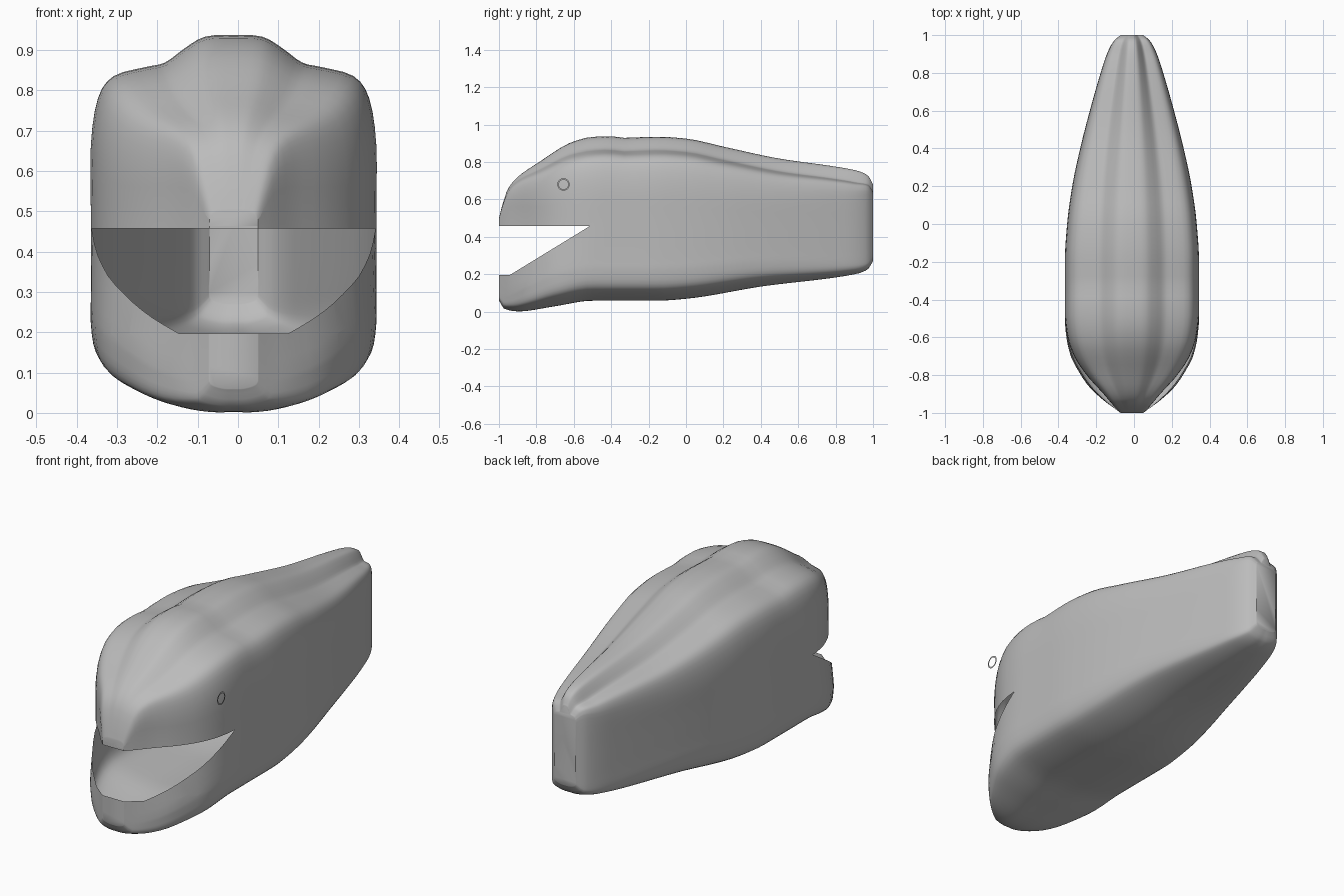
import bpy, bmesh, math
from mathutils import Vector

if "Cube" in bpy.data.objects:
    bpy.data.objects.remove(bpy.data.objects["Cube"])

CX = -0.011      # body centre line
FULL = 0.354     # widest half width

# profiles along the length: (y, value)
TOP = [(-1, .50), (-.985, .56), (-.95, .66), (-.9, .72), (-.8, .79), (-.6, .91), (-.5, .934), (-.4, .938),
       (-.35, .929), (-.15, .935), (0, .925), (.2, .882), (.5, .818), (.8, .775), (.92, .752), (.975, .725), (1, .68)]
BOTTOM = [(-1, .06), (-.97, .015), (-.9, .002), (-.7, .03), (-.5, .06), (-.15, .06), (0, .07),
          (.4, .135), (.9, .20), (.97, .225), (1, .27)]
JAW_W = [(-1, .06), (-.97, .10), (-.94, .14), (-.86, .225), (-.775, .283), (-.7, .322), (-.6, .346), (-.5, FULL),
         (-.2, FULL), (0, .342), (.2, .315), (.4, .273), (.6, .222), (.8, .165), (.9, .132), (.97, .095), (1, .06)]
HEAD_W = [(-1, .06), (-.97, .09), (-.9, .15), (-.8, .24), (-.7, .305), (-.6, .34), (-.5, FULL)]
RIDGE = [(-1, 0), (-.9, .02), (-.7, .055), (-.5, .072), (.9, .065), (1, .04)]
# half cross section: (share of half width, drop below ridge foot / rise above belly)
SHOULDER = [(.62, .008), (.84, .03), (.95, .085), (1, .20)]
BELLY = [(1, .16), (.965, .09), (.86, .05), (.6, .018), (.3, 0), (0, 0)]


def curve(tab, y):
    """Monotone smooth interpolation of a profile."""
    if y <= tab[0][0]:
        return tab[0][1]
    if y >= tab[-1][0]:
        return tab[-1][1]
    d = [(b[1] - a[1]) / (b[0] - a[0]) for a, b in zip(tab, tab[1:])]
    i = max(k for k in range(len(d)) if tab[k][0] <= y)

    def slope(k):
        if k == 0 or k == len(d):
            return d[min(k, len(d) - 1)]
        p, q = d[k - 1], d[k]
        return 2 * p * q / (p + q) if p * q > 0 else 0
    h = tab[i + 1][0] - tab[i][0]
    t = (y - tab[i][0]) / h
    return ((1 + 2 * t) * (1 - t) ** 2 * tab[i][1] + t * (1 - t) ** 2 * h * slope(i)
            + t * t * (3 - 2 * t) * tab[i + 1][1] + t * t * (t - 1) * h * slope(i + 1))


def smooth(pts, n=3):
    """Catmull-Rom through the points."""
    p = [2 * pts[0] - pts[1]] + pts + [2 * pts[-1] - pts[-2]]
    p[0] = Vector((-pts[1].x, pts[1].y))
    p[-1] = Vector((-pts[-2].x, pts[-2].y))
    out = []
    for a, b, c, e in zip(p, p[1:], p[2:], p[3:]):
        for k in range(n):
            t = k / n
            out.append(.5 * (2 * b + (c - a) * t + (2 * a - 5 * b + 4 * c - e) * t * t
                             + (3 * b - a - 3 * c + e) * t ** 3))
    return out + [pts[-1]]


def section(y):
    top, bot, r = curve(TOP, y), curve(BOTTOM, y), curve(RIDGE, y)
    wj = curve(JAW_W, y)
    wh = curve(HEAD_W, y) if y < -.5 else wj
    s = max(.18, wj / FULL)
    pts = [Vector((u * wh, top - r * f)) for u, f in ((0, 0), (.2, .06), (.34, .45), (.48, .95))]
    pts += [Vector((u * wh, top - r - d * s)) for u, d in SHOULDER]
    pts += [Vector((wh, .457 if y < -.5 else bot + (top - bot) * .5)),
            Vector((wj, bot + .16 * s + .07))]
    pts += [Vector((u * wj, bot + d * s)) for u, d in BELLY]
    half = smooth(pts)
    return [(CX + p.x, y, p.y) for p in half] + [(CX - p.x, y, p.y) for p in half[-2:0:-1]]


def make(name, bm, mat):
    me = bpy.data.meshes.new(name)
    bm.to_mesh(me)
    bm.free()
    ob = bpy.data.objects.new(name, me)
    bpy.context.collection.objects.link(ob)
    me.materials.append(mat)
    return ob


grey = bpy.data.materials.new("plain grey")
grey.diffuse_color = (.5, .5, .5, 1)
grey.use_nodes = True
grey.node_tree.nodes["Principled BSDF"].inputs["Base Color"].default_value = grey.diffuse_color

# hollow body shell, lofted nose to tail
bm = bmesh.new()
N = 56
rings = [[bm.verts.new(c) for c in section(-math.cos(math.pi * i / N))] for i in range(N + 1)]
for a, b in zip(rings, rings[1:]):
    for k in range(len(a)):
        j = (k + 1) % len(a)
        bm.faces.new((a[k], a[j], b[j], b[k]))
bm.faces.new(rings[0])
bm.faces.new(rings[-1])

# open mouth: cut along the lip lines and remove the wedge between them
HINGE, LIP_Y, UPPER, LOWER = -.515, -.94, .457, .197
tilt = (UPPER - LOWER) / (HINGE - LIP_Y)
for co, no in (((0, HINGE, UPPER), (0, 0, 1)), ((0, HINGE, UPPER), (0, -tilt, 1)), ((0, LIP_Y, LOWER), (0, 0, 1))):
    faces = [f for f in bm.faces if f.calc_center_median().y < -.47]
    geom = faces + list({e for f in faces for e in f.edges}) + list({v for f in faces for v in f.verts})
    bmesh.ops.bisect_plane(bm, geom=geom, plane_co=co, plane_no=no, dist=1e-5)
gap = []
for f in bm.faces:
    c = f.calc_center_median()
    if c.y < HINGE and max(LOWER, UPPER + tilt * (c.y - HINGE)) < c.z < UPPER:
        gap.append(f)
bmesh.ops.recalc_face_normals(bm, faces=bm.faces[:])
bmesh.ops.delete(bm, geom=gap, context='FACES')
body = make("body", bm, grey)
bpy.context.view_layer.objects.active = body
body.select_set(True)
bpy.ops.object.shade_smooth_by_angle(angle=math.radians(40))

# eye: thin flat ring beside the head
bm = bmesh.new()
loops = [[bm.verts.new((.363, -.655 + r * math.cos(a), .68 + r * math.sin(a)))
          for a in (math.tau * k / 32 for k in range(32))] for r in (.033, .025)]
for k in range(32):
    j = (k + 1) % 32
    bm.faces.new((loops[0][k], loops[0][j], loops[1][j], loops[1][k]))
make("eye_ring", bm, grey)
